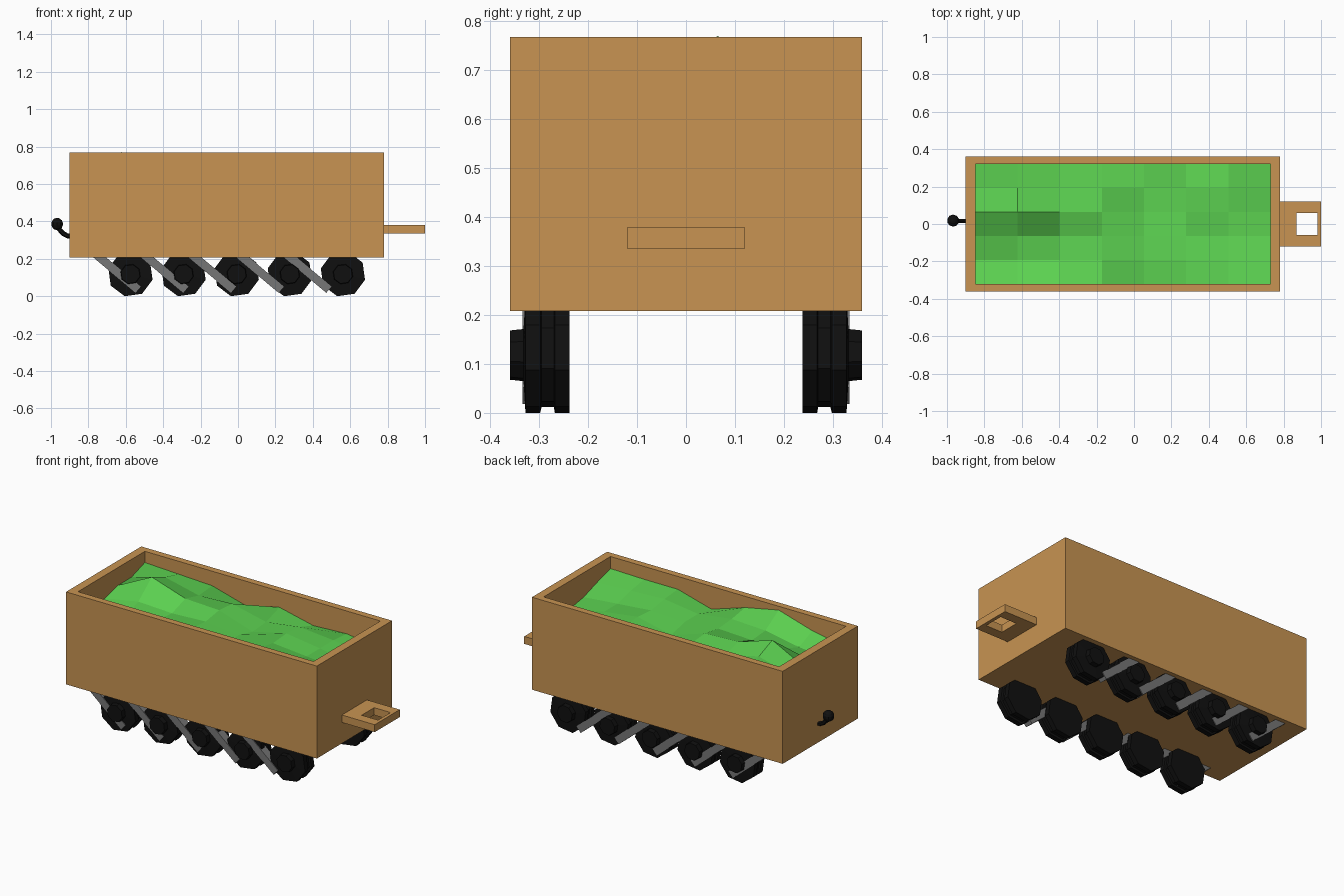
import bpy, bmesh, math
from mathutils import Matrix, Vector

if "Cube" in bpy.data.objects:
    bpy.data.objects.remove(bpy.data.objects["Cube"])


def material(name, rgb):
    m = bpy.data.materials.new(name)
    m.diffuse_color = (*rgb, 1)
    m.use_nodes = True
    m.node_tree.nodes["Principled BSDF"].inputs["Base Color"].default_value = m.diffuse_color
    return m


WOOD = material("tan_wood", (0.58, 0.296, 0.085))
GREEN = material("green_load", (0.105, 0.63, 0.08))
BLACK = material("black_rubber", (0.005, 0.005, 0.005))
GREY = material("grey_metal", (0.18, 0.18, 0.18))


def make(name, verts, faces, mat, mirror=False):
    me = bpy.data.meshes.new(name)
    me.from_pydata(verts, [], faces)
    bm = bmesh.new()
    bm.from_mesh(me)
    bmesh.ops.recalc_face_normals(bm, faces=bm.faces)
    bm.to_mesh(me)
    bm.free()
    me.materials.append(mat)
    ob = bpy.data.objects.new(name, me)
    bpy.context.collection.objects.link(ob)
    if mirror:
        mod = ob.modifiers.new("mirror", 'MIRROR')
        mod.use_axis = (False, True, False)
    return ob


def bridge(name, rings, mat, closed=False, mirror=False):
    """Join successive rings of points; cap the ends unless closed."""
    n = len(rings[0])
    verts = [p for r in rings for p in r]
    faces = []
    for i in range(len(rings) if closed else len(rings) - 1):
        a, b = i * n, (i + 1) % len(rings) * n
        faces += [(a + k, a + (k + 1) % n, b + (k + 1) % n, b + k) for k in range(n)]
    if not closed:
        faces += [tuple(range(n)), tuple(range(len(verts) - n, len(verts)))]
    return make(name, verts, faces, mat, mirror)


def rect(x0, x1, y0, y1, z):
    return [(x0, y0, z), (x1, y0, z), (x1, y1, z), (x0, y1, z)]


# Open box body with wall thickness and floor
outer, inner = (-0.90, 0.78, -0.36, 0.36), (-0.848, 0.73, -0.32, 0.32)
bridge("wagon_body", [rect(*outer, 0.208), rect(*outer, 0.768),
                      rect(*inner, 0.768), rect(*inner, 0.25)], WOOD)

# Hitch plate with a square hole
ho, hi = (0.77, 1.0, -0.12, 0.12), (0.87, 0.98, -0.06, 0.06)
bridge("hitch_plate", [rect(*ho, 0.335), rect(*ho, 0.38),
                       rect(*hi, 0.38), rect(*hi, 0.335)], WOOD, closed=True)

# Faceted load: rows run front to back, columns left to right
heights = [
    (.64, .68, .745, .70, .63, .69, .69, .695),
    (.61, .63, .67, .68, .65, .68, .67, .66),
    (.63, .67, .66, .67, .65, .66, .64, .62),
    (.66, .77, .70, .69, .62, .67, .64, .60),
    (.66, .72, .67, .68, .63, .66, .64, .60),
    (.70, .69, .68, .62, .67, .62, .63, .60)]
verts = [(-0.848 + 1.578 * i / 7, -0.32 + 0.128 * j, z)
         for j, row in enumerate(heights) for i, z in enumerate(row)]
faces = [(j * 8 + i, j * 8 + i + 1, j * 8 + i + 9, j * 8 + i + 8)
         for j in range(5) for i in range(7)]
make("load", verts, faces, GREEN)

# Wheels: eight-sided lathe with tread groove and hub
R, TILT = 0.122, math.radians(8)
ZC = R * math.cos(math.radians(22.5) - TILT)
profile = [(.238, .05), (.238, R), (.268, R), (.270, .110), (.295, .110),
           (.298, R), (.328, R), (.332, .055), (.360, .052)]
for i in range(5):
    cx = -0.575 + 0.284 * i
    rings = [[(cx + r * math.cos(a), y, ZC + r * math.sin(a))
              for a in (math.radians(22.5 + 45 * k) + TILT for k in range(8))]
             for y, r in profile]
    bridge(f"wheel_pair_{i + 1}", rings, BLACK, mirror=True)

    # Slanted struts beside the wheels
    rot = Matrix.Rotation(math.radians(40), 3, 'Y')
    c = Vector((-0.645 + 0.255 * i, 0.309, 0.128))
    ends = [[tuple(c + rot @ Vector((x, y, z)))
             for y, z in ((-.025, -.022), (.025, -.022), (.025, .022), (-.025, .022))]
            for x in (-0.16, 0.145)]
    bridge(f"strut_pair_{i + 1}", ends, GREY, mirror=True)

# Rear hook: curved stem and ball
path = [(-0.885, .32), (-0.91, .322), (-0.935, .335), (-0.955, .357), (-0.966, .385)]
rings = []
for k, (x, z) in enumerate(path):
    a, b = path[max(k - 1, 0)], path[min(k + 1, 4)]
    n = Vector((-(b[1] - a[1]), 0, b[0] - a[0])).normalized()
    rings.append([tuple(Vector((x, 0.016, z)) + 0.013 * (math.cos(t) * n + math.sin(t) * Vector((0, 1, 0))))
                  for t in (math.pi / 3 * s for s in range(6))])
bridge("hook_stem", rings, BLACK)
bpy.ops.mesh.primitive_uv_sphere_add(segments=10, ring_count=7, radius=0.033,
                                     location=(-0.967, 0.018, 0.386))
ball = bpy.context.object
ball.name = "hook_ball"
ball.data.materials.append(BLACK)
